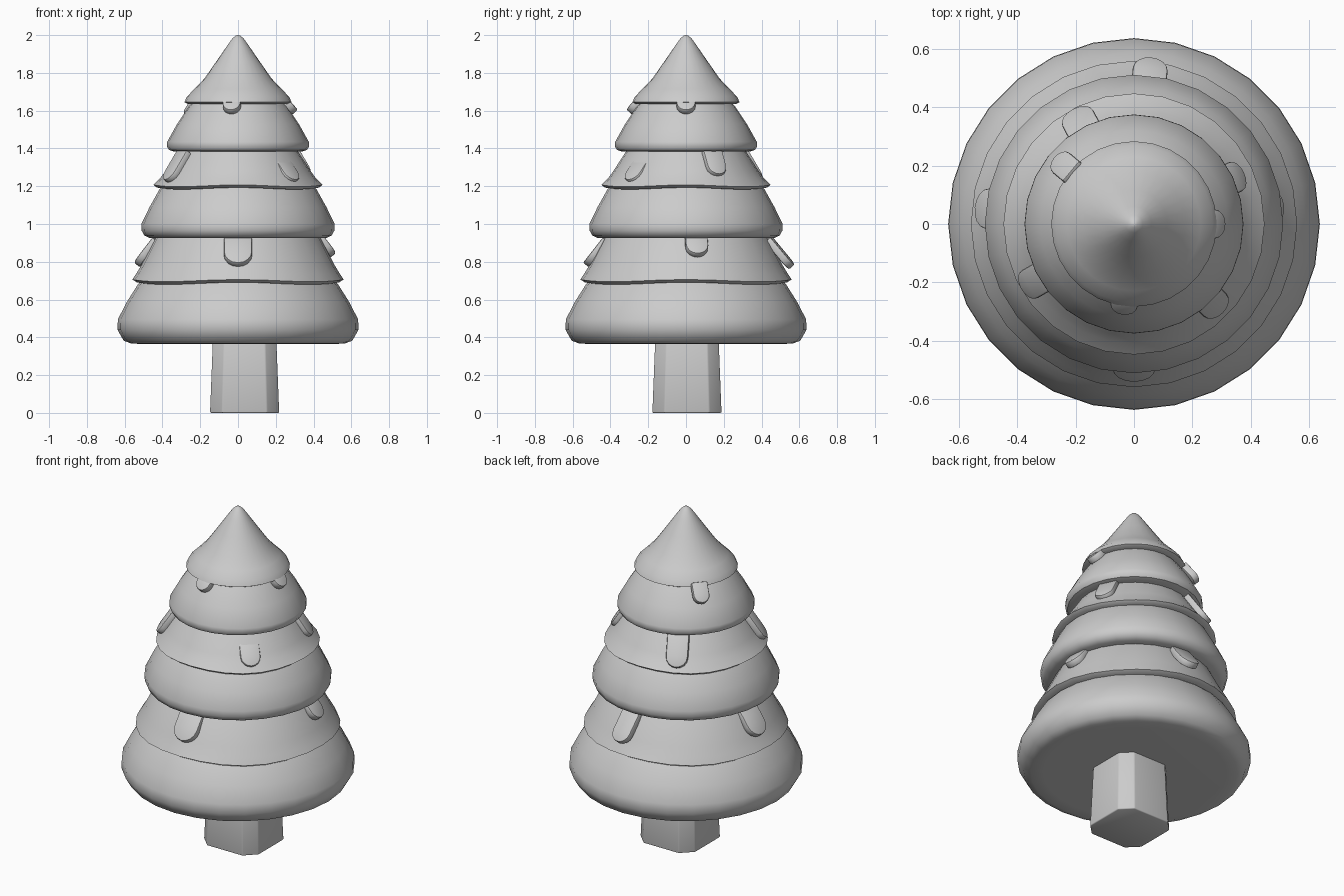
import bpy, bmesh, math
from mathutils import Vector, Matrix

if "Cube" in bpy.data.objects:
    bpy.data.objects.remove(bpy.data.objects["Cube"])

SIDES = 28
grey = bpy.data.materials.new("plain grey")
grey.use_nodes = True
grey.diffuse_color = (0.6, 0.6, 0.6, 1)
grey.node_tree.nodes["Principled BSDF"].inputs["Base Color"].default_value = (0.6, 0.6, 0.6, 1)


def finish(name, bm, bevel=0.0, segments=2, angle=40):
    bmesh.ops.recalc_face_normals(bm, faces=bm.faces)
    mesh = bpy.data.meshes.new(name)
    bm.to_mesh(mesh)
    bm.free()
    mesh.materials.append(grey)
    obj = bpy.data.objects.new(name, mesh)
    bpy.context.collection.objects.link(obj)
    bpy.ops.object.select_all(action='DESELECT')
    obj.select_set(True)
    bpy.context.view_layer.objects.active = obj
    if bevel:
        mod = obj.modifiers.new("rounded edges", 'BEVEL')
        mod.width, mod.segments = bevel, segments
        bpy.ops.object.modifier_apply(modifier=mod.name)
    bpy.ops.object.shade_smooth_by_angle(angle=math.radians(angle))
    return obj


def lathe(name, profile, wave=0.0):
    """Turn a bottom-to-top profile of (radius, height) into a closed tier."""
    bm = bmesh.new()
    rings = []
    for k, (r, z) in enumerate(profile):
        ring = []
        for i in range(SIDES):
            a = math.tau * i / SIDES
            lift = wave * math.cos(4 * a) if k < 3 else 0
            ring.append(bm.verts.new((r * math.cos(a), r * math.sin(a), z + lift)))
        rings.append(ring)
    for low, high in zip(rings, rings[1:]):
        for i in range(SIDES):
            j = (i + 1) % SIDES
            bm.faces.new((low[i], low[j], high[j], high[i]))
    bm.faces.new(rings[0])
    bm.faces.new(rings[-1])
    return finish(name, bm)


def drip(name, angle, radius, height, width, tilt, length):
    """Round-ended tongue lying down the slope; radius and height give its tip."""
    half, thick = width / 2, 0.04
    a, t = math.radians(angle), math.radians(tilt)
    out, up = Vector((math.cos(a), math.sin(a), 0)), Vector((0, 0, 1))
    side = Vector((-math.sin(a), math.cos(a), 0))
    down = out * math.cos(t) - up * math.sin(t)
    normal = out * math.sin(t) + up * math.cos(t)
    tip = out * radius + up * height
    outline = [(-half, -length)]
    for i in range(9):
        b = math.pi * i / 8
        outline.append((-half * math.cos(b), half * (math.sin(b) - 1)))
    outline.append((half, -length))
    bm = bmesh.new()
    face = bm.faces.new([bm.verts.new(tip + side * u + down * v) for u, v in outline])
    extruded = bmesh.ops.extrude_face_region(bm, geom=[face])["geom"]
    moved = [v for v in extruded if isinstance(v, bmesh.types.BMVert)]
    bmesh.ops.translate(bm, verts=moved, vec=-normal * thick)
    return finish(name, bm, bevel=0.008)


# Trunk: tapered post with chamfered, softened corners
bm = bmesh.new()
half, cut = 0.183, 0.065
corners = []
for sx, sy in ((1, 1), (-1, 1), (-1, -1), (1, -1)):
    pair = [(sx * half, sy * (half - cut)), (sx * (half - cut), sy * half)]
    corners += pair if sx * sy > 0 else pair[::-1]
low = [bm.verts.new((x + 0.035, y + 0.005, 0)) for x, y in corners]
high = [bm.verts.new((x * 0.91 + 0.035, y * 0.91 + 0.005, 0.42)) for x, y in corners]
for i in range(len(low)):
    j = (i + 1) % len(low)
    bm.faces.new((low[i], low[j], high[j], high[i]))
bm.faces.new(low)
bm.faces.new(high)
finish("trunk", bm, bevel=0.006, angle=50)

# Foliage tiers, each a rounded skirt followed by a thinner sloped layer
lathe("lower_skirt", [(0.5, 0.365), (0.565, 0.367), (0.605, 0.382), (0.638, 0.44),
                      (0.636, 0.495), (0.59, 0.585), (0.53, 0.68), (0.45, 0.76)])
lathe("lower_layer", [(0.48, 0.685), (0.535, 0.685), (0.56, 0.7),
                      (0.54, 0.735), (0.51, 0.785), (0.435, 0.93), (0.38, 0.99)], 0.006)
lathe("middle_skirt", [(0.4, 0.925), (0.47, 0.927), (0.497, 0.94), (0.51, 0.965),
                       (0.512, 1.0), (0.468, 1.09), (0.415, 1.185), (0.33, 1.27)])
lathe("middle_layer", [(0.36, 1.188), (0.43, 1.188), (0.448, 1.202),
                       (0.41, 1.245), (0.385, 1.28), (0.32, 1.38), (0.26, 1.45)], 0.005)
lathe("upper_skirt", [(0.28, 1.383), (0.34, 1.384), (0.365, 1.392), (0.376, 1.41),
                      (0.375, 1.435), (0.322, 1.53), (0.262, 1.62), (0.18, 1.71)])
lathe("treetop", [(0.2, 1.635), (0.265, 1.635), (0.284, 1.645), (0.27, 1.675),
                  (0.23, 1.715), (0.178, 1.77), (0.115, 1.86), (0.06, 1.94),
                  (0.03, 1.982), (0.012, 1.997), (0.003, 2.0)])

# Drips: angle, tip radius, tip height, width, tilt, length
lower = [(270, 0.545, 0.795, 0.15, 52, 0.17), (84, 0.578, 0.785, 0.12, 50, 0.19),
         (174, 0.553, 0.795, 0.14, 52, 0.17), (7, 0.522, 0.845, 0.12, 52, 0.13)]
middle = [(118, 0.45, 1.235, 0.12, 56, 0.19), (25, 0.42, 1.265, 0.11, 57, 0.16),
          (210, 0.45, 1.235, 0.11, 56, 0.19), (315, 0.435, 1.235, 0.11, 48, 0.15)]
upper = [(140, 0.36, 1.58, 0.09, 50, 0.12), (0, 0.317, 1.605, 0.1, 48, 0.1),
         (263, 0.317, 1.605, 0.095, 48, 0.1)]
for level, drips in (("lower", lower), ("middle", middle), ("upper", upper)):
    for n, values in enumerate(drips, 1):
        drip(f"{level}_drip_{n}", *values)
